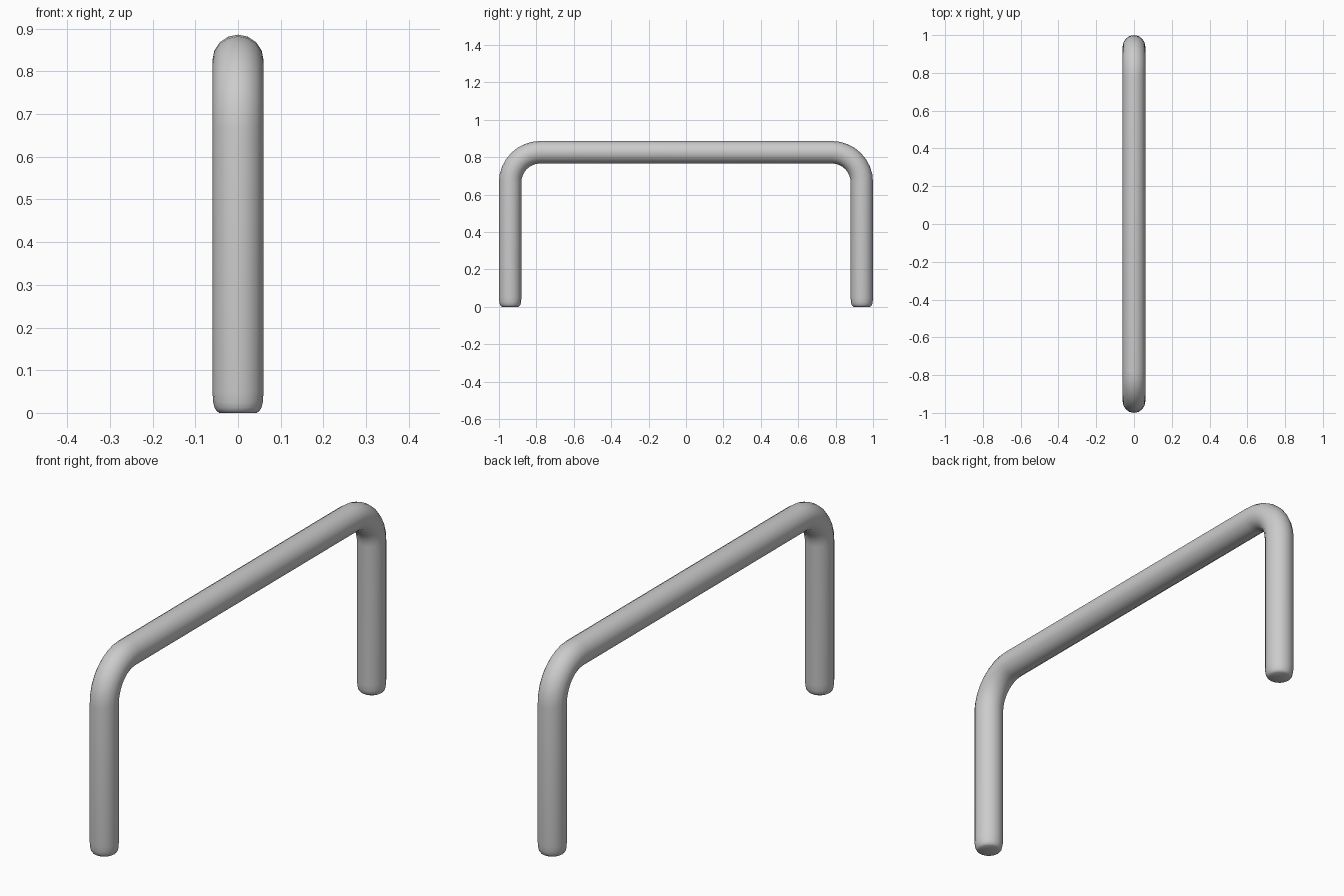
import bpy, bmesh
from math import sin, cos, pi, radians
from mathutils import Vector

if "Cube" in bpy.data.objects:
    bpy.data.objects.remove(bpy.data.objects["Cube"])

R, SIDES = 0.06, 16          # tube radius and facets
LEG_Y, TOP_Z, BEND = 0.94, 0.826, 0.16

# Half path from foot to top bar: (y, z, heading angle, tube radius)
half = [(LEG_Y, z, 0, r) for z, r in
        ((0.0, 0.044), (0.004, 0.050), (0.012, 0.055), (0.025, 0.058), (0.05, R))]
STEPS = 8
for i in range(STEPS + 1):
    a = pi / 2 * i / STEPS
    half.append((LEG_Y - BEND + BEND * cos(a), TOP_Z - BEND + BEND * sin(a), a, R))

# Mirror the half path to get the whole handle
path = half + [(-y, z, pi - a, r) for y, z, a, r in reversed(half)]

# Sweep the round section along the path
bm = bmesh.new()
rings = []
for y, z, a, r in path:
    out = Vector((0, cos(a), sin(a)))
    side = Vector((1, 0, 0))
    centre = Vector((0, y, z))
    rings.append([bm.verts.new(centre + r * (cos(t) * side + sin(t) * out))
                  for t in (2 * pi * k / SIDES for k in range(SIDES))])
for lower, upper in zip(rings, rings[1:]):
    for k in range(SIDES):
        n = (k + 1) % SIDES
        bm.faces.new((lower[k], lower[n], upper[n], upper[k]))

# Flat feet
bm.faces.new(rings[0])
bm.faces.new(rings[-1])
bmesh.ops.recalc_face_normals(bm, faces=bm.faces)

mesh = bpy.data.meshes.new("tube_handle")
bm.to_mesh(mesh)
bm.free()
handle = bpy.data.objects.new("tube_handle", mesh)
bpy.context.collection.objects.link(handle)
bpy.context.view_layer.objects.active = handle
handle.select_set(True)
bpy.ops.object.shade_smooth_by_angle(angle=radians(35))
